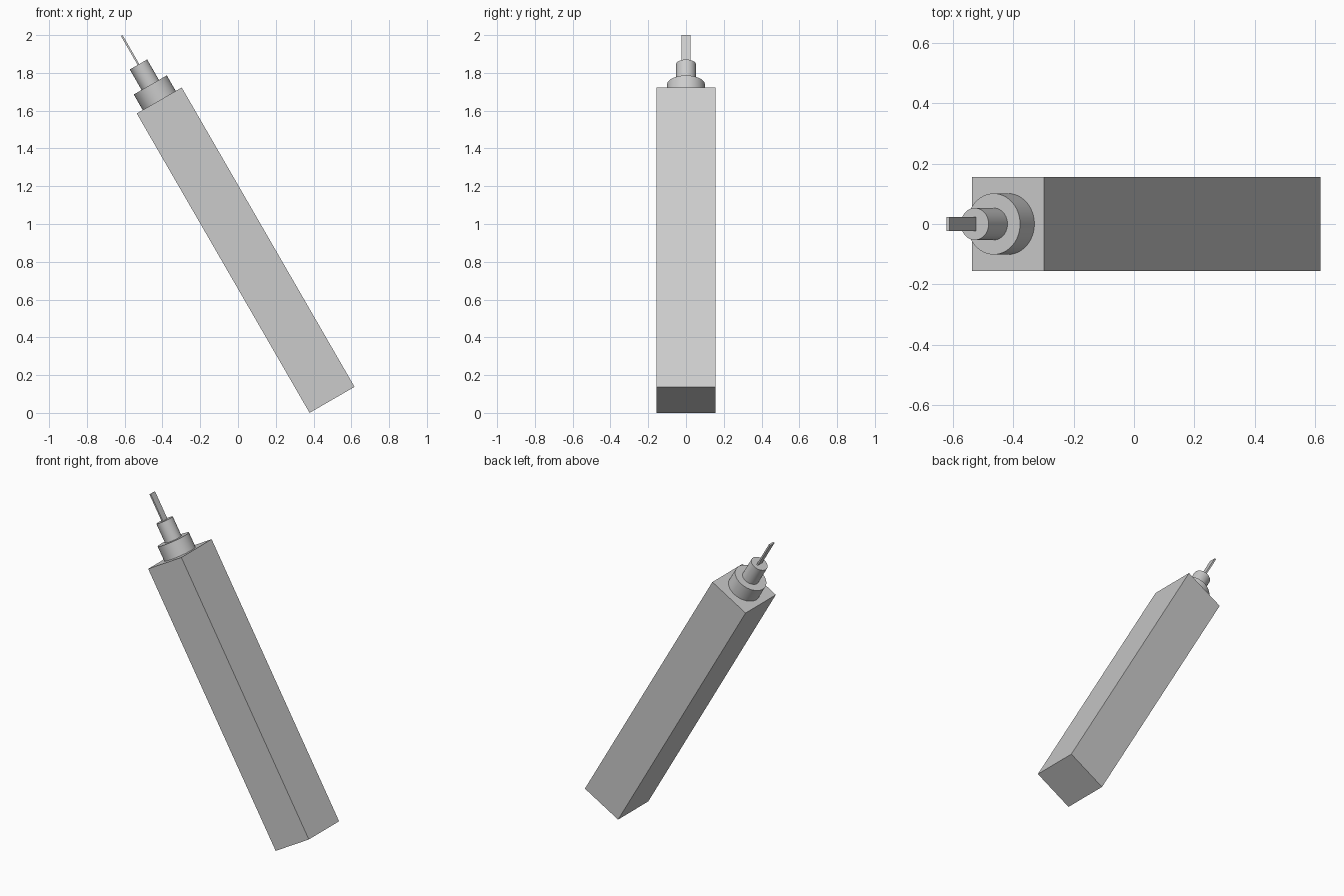
import bpy
import math
from mathutils import Matrix, Vector

cube = bpy.data.objects.get("Cube")
if cube:
    bpy.data.objects.remove(cube, do_unlink=True)

# One plain grey for the whole tool
grey = bpy.data.materials.new("light_grey")
grey.use_nodes = True
colour = (0.6, 0.6, 0.6, 1)
grey.diffuse_color = colour
grey.node_tree.nodes["Principled BSDF"].inputs["Base Color"].default_value = colour

# Everything is stacked along one axis leaning 30 degrees towards -x
LEAN = Matrix.Translation((0.498, 0, 0.069)) @ Matrix.Rotation(math.radians(-30), 4, "Y")


def finish(name, bottom, height):
    obj = bpy.context.object
    obj.name = name
    obj.data.name = name
    obj.data.materials.append(grey)
    obj.matrix_world = LEAN @ Matrix.Translation((0, 0, bottom + height / 2))
    return bottom + height


def add_box(name, width, depth, bottom, height):
    bpy.ops.mesh.primitive_cube_add(size=1)
    bpy.context.object.data.transform(Matrix.Diagonal(Vector((width, depth, height, 1))))
    return finish(name, bottom, height)


def add_cylinder(name, radius, bottom, height):
    bpy.ops.mesh.primitive_cylinder_add(vertices=48, radius=radius, depth=height)
    bpy.ops.object.shade_smooth_by_angle(angle=math.radians(30))
    return finish(name, bottom, height)


# Handle, collar, stem and thin blade, each sitting on the previous part
top = add_box("handle", 0.275, 0.31, 0, 1.83)
top = add_cylinder("collar", 0.101, top, 0.095)
top = add_cylinder("stem", 0.053, top, 0.125)
add_box("blade", 0.01, 0.045, top, 0.177)
